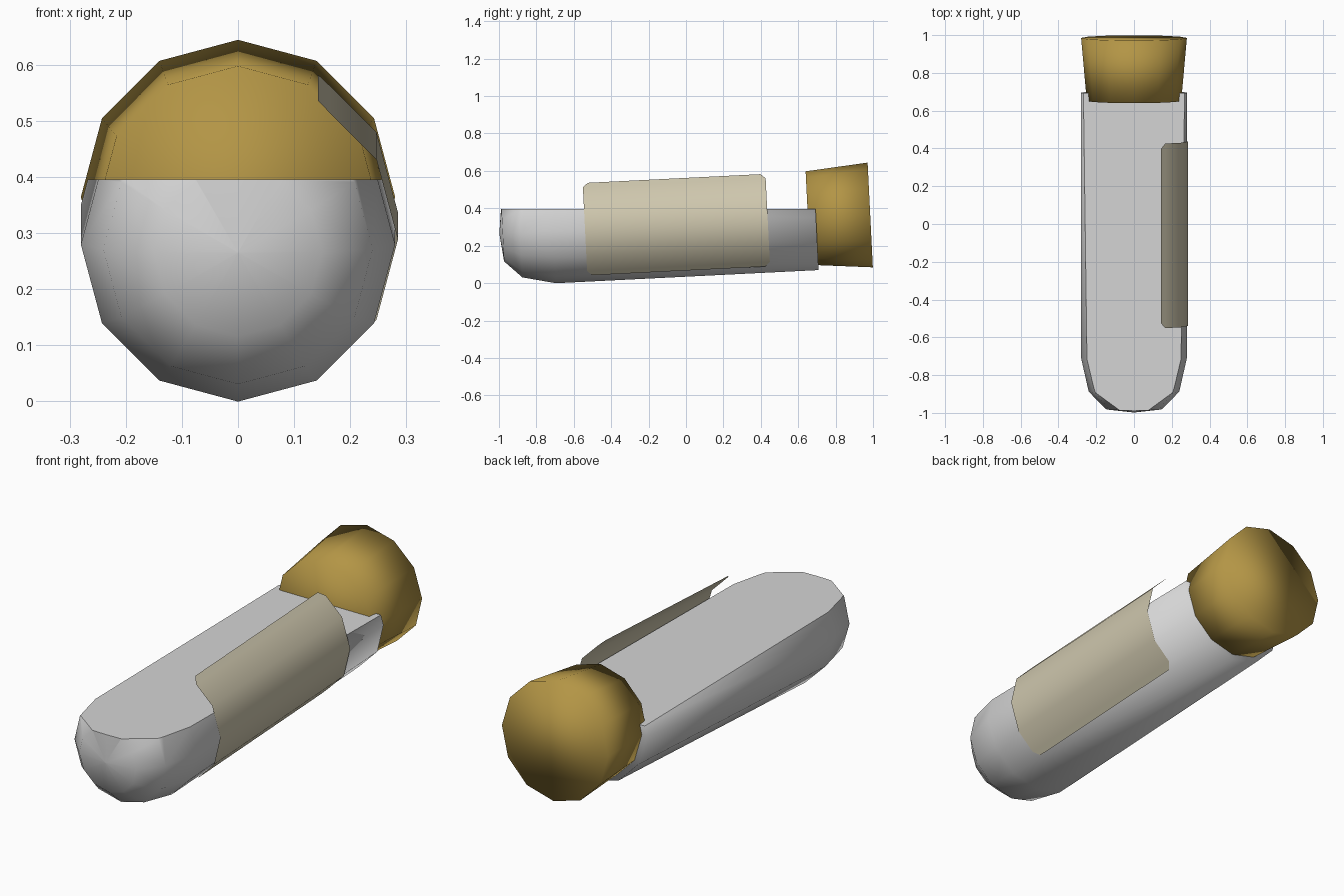
import bpy, bmesh, math
from mathutils import Vector

if "Cube" in bpy.data.objects:
    bpy.data.objects.remove(bpy.data.objects["Cube"])

SLOPE = 0.05      # the tube lies with its mouth slightly raised
SIDES = 12


def point(t, r, a):
    """Point at distance t along the tilted axis, radius r, angle a from the top."""
    h = r * math.cos(a)
    return Vector((r * math.sin(a), t - SLOPE * h, 0.28 + SLOPE * (t + 0.7) + h))


def material(name, color):
    m = bpy.data.materials.new(name)
    m.diffuse_color = (*color, 1)
    m.use_nodes = True
    m.node_tree.nodes["Principled BSDF"].inputs["Base Color"].default_value = m.diffuse_color
    return m


def finish(bm, name, mat):
    me = bpy.data.meshes.new(name)
    bm.to_mesh(me)
    bm.free()
    me.materials.append(mat)
    ob = bpy.data.objects.new(name, me)
    bpy.context.collection.objects.link(ob)
    return ob


def lathe(profile):
    """Closed 12-sided body around the tilted axis from (t, radius) pairs."""
    bm = bmesh.new()
    rings = [[bm.verts.new(point(t, r, 2 * math.pi * i / SIDES)) for i in range(SIDES)]
             for t, r in profile]
    for a, b in zip(rings, rings[1:]):
        for i in range(SIDES):
            j = (i + 1) % SIDES
            bm.faces.new((a[i], a[j], b[j], b[i]))
    bm.faces.new(rings[0])
    bm.faces.new(rings[-1])
    bmesh.ops.remove_doubles(bm, verts=bm.verts, dist=1e-4)
    bmesh.ops.recalc_face_normals(bm, faces=bm.faces)
    for f in bm.faces:
        f.smooth = True
    return bm


grey = material("pale grey", (0.66, 0.66, 0.66))
cork_brown = material("cork brown", (0.45, 0.30, 0.06))
paper = material("beige paper", (0.62, 0.57, 0.42))

# Tube contents: round-ended body cut by a level surface
bm = lathe([(-0.998, 0.001), (-0.98, 0.15), (-0.887, 0.24), (-0.71, 0.28), (0.695, 0.28)])
cut = bmesh.ops.bisect_plane(bm, geom=bm.verts[:] + bm.edges[:] + bm.faces[:],
                             plane_co=(0, 0, 0.395), plane_no=(0, 0, 1), clear_outer=True)
rim = [e for e in cut["geom_cut"] if isinstance(e, bmesh.types.BMEdge)]
bmesh.ops.holes_fill(bm, edges=rim)
bmesh.ops.recalc_face_normals(bm, faces=bm.faces)
for f in bm.faces:
    if all(abs(v.co.z - 0.395) < 1e-4 for v in f.verts):
        f.smooth = False
        for e in f.edges:
            e.smooth = False
finish(bm, "tube_body", grey)

# Tapered stopper
finish(lathe([(0.652, 0.25), (0.985, 0.28)]), "stopper", cork_brown)

# Paper label: thin sheet wrapped on the right side, corners clipped
bm = bmesh.new()
columns = []
for u in (-2, -1.78, -1, 0, 1, 1.78, 2):
    inset = 0.027 if abs(u) == 2 else 0
    k = math.floor(u)
    pair = []
    for t in (-0.54 + inset, 0.437 - inset):
        a, b = (point(t, 0.285, math.pi / 2 + n * math.pi / 6) for n in (k, k + 1))
        pair.append(bm.verts.new(a.lerp(b, u - k)))
    columns.append(pair)
for a, b in zip(columns, columns[1:]):
    f = bm.faces.new((a[0], b[0], b[1], a[1]))
    f.smooth = True
    f.normal_update()
    if f.normal.x < 0:
        f.normal_flip()
finish(bm, "label", paper)
